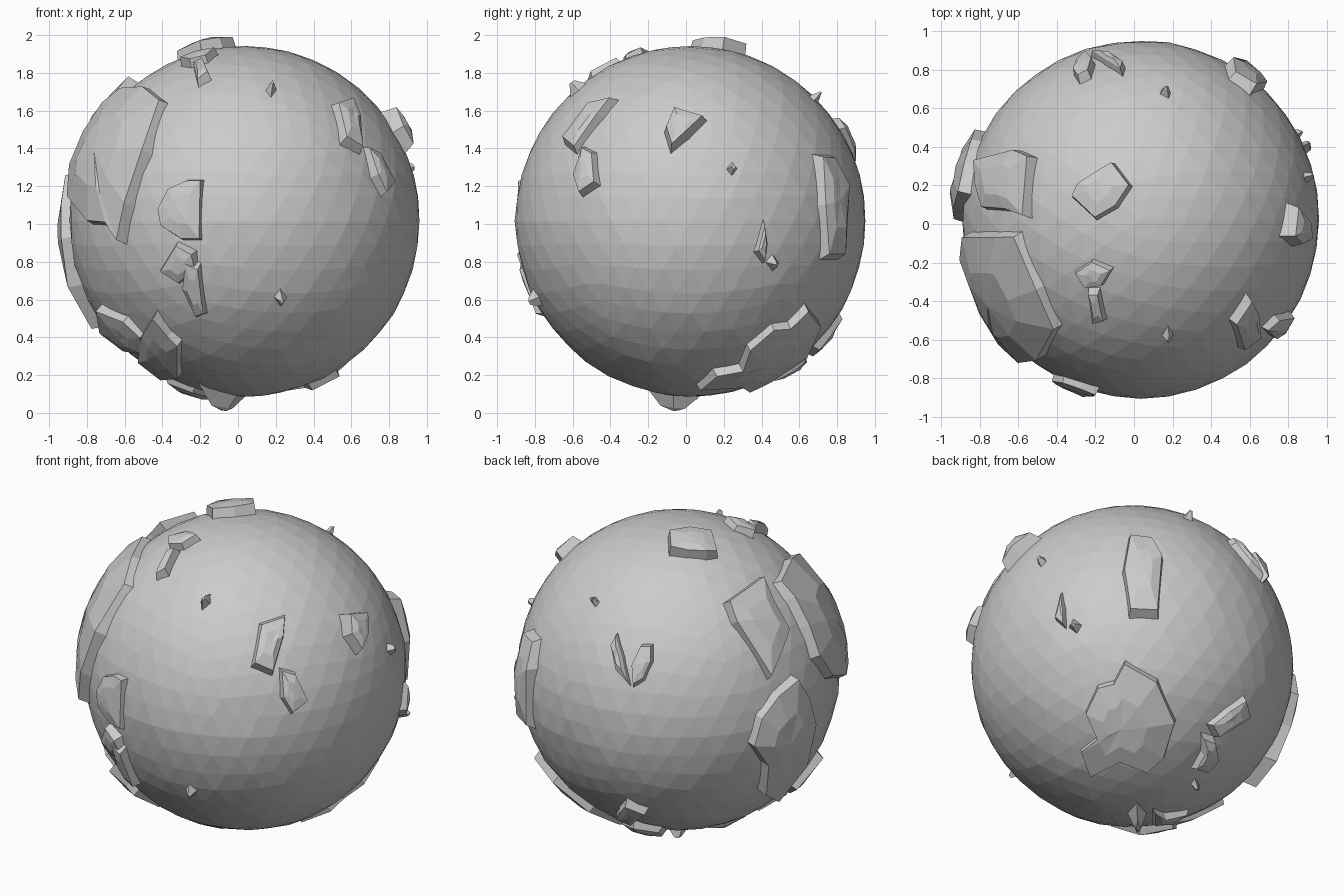
import bpy, bmesh, math, random
from mathutils import Vector, noise

if "Cube" in bpy.data.objects:
    bpy.data.objects.remove(bpy.data.objects["Cube"])

random.seed(4)
C = Vector((0.035, 0.025, 1.015))   # globe centre
R = 0.928                           # globe radius


def basis(az, el):
    """Right, up and toward-viewer axes for a viewing direction."""
    a, e = math.radians(az), math.radians(el)
    t = Vector((math.sin(a) * math.cos(e), -math.cos(a) * math.cos(e), math.sin(e)))
    r = Vector((math.cos(a), math.sin(a), 0))
    return r, t.cross(r), t


# Each view: axes, centre of the globe in that view, units scale
VIEWS = {
    "front": (basis(0, 0), (C.x, C.z), 1, 1),
    "right": (basis(90, 0), (C.y, C.z), 1, 1),
    "top": (basis(0, 90), (C.x, C.y), 1, 1),
    "rear_left": (basis(215, 25), (680, 669), 1 / 176, -1),
    "rear_low": (basis(140, -30), (1132, 669), 1 / 176, -1),
}


def direction(view, p):
    (r, u, t), o, s, flip = VIEWS[view]
    a, b = (p[0] - o[0]) * s, (p[1] - o[1]) * s * flip
    d = math.sqrt(max(0.003, (R + 0.03) ** 2 - a * a - b * b))
    return (r * a + u * b + t * d).normalized()


def finish(name, bm):
    bmesh.ops.recalc_face_normals(bm, faces=bm.faces)
    me = bpy.data.meshes.new(name)
    bm.to_mesh(me)
    bm.free()
    ob = bpy.data.objects.new(name, me)
    bpy.context.collection.objects.link(ob)
    return ob


def plate(name, view, pts, h=0.05, inset=0.87):
    """Raised chunk of land: outline on the globe, sloped wall, faceted top."""
    dirs = [direction(view, p) for p in pts]
    mid = sum(dirs, Vector()).normalized()
    bm = bmesh.new()
    rings = []
    for t, rad, wob in ((1, R - 0.03, 0), (inset, R + h * 0.85, 0.2), (inset * 0.5, R + h, 0.08)):
        rings.append([bm.verts.new(C + mid.lerp(d, t).normalized()
                                   * (rad + random.uniform(-wob, wob) * h)) for d in dirs])
    tip = bm.verts.new(C + mid * (R + h))
    base = bm.verts.new(C + mid * (R - 0.06))
    n = len(dirs)
    for i in range(n):
        j = (i + 1) % n
        for a, b in zip(rings, rings[1:]):
            bm.faces.new((a[i], a[j], b[j], b[i]))
        bm.faces.new((rings[-1][i], rings[-1][j], tip))
        bm.faces.new((rings[0][j], rings[0][i], base))
    return finish(name, bm)


def spike(name, view, x, y, s, h):
    """Small four-sided peak."""
    plate(name, view, [(x - s, y), (x, y + s * 1.3), (x + s, y), (x, y - s * 1.3)], h, 0.3)


# Ocean globe with faint horizontal ripples
bm = bmesh.new()
bmesh.ops.create_icosphere(bm, subdivisions=4, radius=R)
for v in bm.verts:
    p = v.co.copy()
    w = noise.noise(Vector((p.x * 5, p.y * 5, p.z * 16)))
    low = 1.0 if p.z < 0.15 else 0.4
    v.co = p * (1 + 0.008 * w * low)
    v.co += C
finish("ocean_globe", bm)

# Front land
plate("large_left_land", "front", [(-.63, 1.78), (-.47, 1.75), (-.37, 1.67), (-.46, 1.38), (-.56, 1.08),
      (-.6, .87), (-.67, .97), (-.79, .98), (-.9, 1.12), (-.88, 1.3), (-.82, 1.5), (-.72, 1.68)], .06, .9)
plate("front_land_upper", "front", [(-.44, 1.08), (-.38, 1.2), (-.27, 1.25), (-.18, 1.25), (-.19, .9),
      (-.3, .9), (-.42, .98)], .04)
plate("front_land_middle", "front", [(-.44, .74), (-.33, .92), (-.22, .86), (-.2, .74), (-.32, .66)], .05, .75)
plate("front_land_tail", "front", [(-.28, .84), (-.2, .8), (-.16, .5), (-.22, .47), (-.31, .66)], .05, .75)
plate("low_left_land", "front", [(-.75, .57), (-.6, .5), (-.5, .4), (-.48, .3), (-.6, .32), (-.74, .43)], .05)
plate("low_left_land_inner", "front", [(-.52, .42), (-.44, .54), (-.36, .42), (-.3, .37), (-.3, .18),
      (-.4, .17), (-.53, .28)], .05)
spike("front_islet", "front", .23, .6, .05, .05)
spike("upper_front_islet", "front", .18, 1.73, .04, .05)
plate("front_right_land", "front", [(.5, 1.66), (.6, 1.69), (.65, 1.58), (.67, 1.36), (.55, 1.42)], .05, .75)
plate("front_right_tail", "front", [(.67, 1.44), (.75, 1.4), (.84, 1.2), (.78, 1.13), (.72, 1.25)], .05, .75)

# Top land
plate("north_land", "top", [(-.34, .14), (-.3, .21), (-.2, .28), (-.1, .33), (0, .2), (-.08, .08),
      (-.2, .01)], .068, .85)
plate("north_front_land", "top", [(-.32, -.25), (-.22, -.18), (-.1, -.23), (-.16, -.33), (-.26, -.34)], .05, .8)
plate("north_front_tail", "top", [(-.25, -.33), (-.18, -.33), (-.14, -.52), (-.22, -.55)], .05, .7)
plate("upper_left_land", "top", [(-.83, .34), (-.6, .4), (-.51, .36), (-.54, .02), (-.66, .06), (-.79, .07),
      (-.82, .2)], .06)

# Right side land
plate("right_upper_land", "right", [(-.13, 1.5), (-.07, 1.62), (.13, 1.57), (.02, 1.46), (-.09, 1.37)], .08, .7)
plate("right_rear_land", "right", [(.68, 1.4), (.77, 1.4), (.85, 1.22), (.83, .78), (.72, .78), (.71, 1.1)], .06, .8)
spike("right_islet", "right", .25, 1.3, .04, .04)
plate("right_small_land", "right", [(.42, 1.06), (.44, .9), (.42, .76), (.36, .84)], .04, .6)
spike("right_small_islet", "right", .47, .79, .05, .05)

# Rear and left land
plate("rear_left_land", "rear_left", [(798, 672), (813, 695), (820, 722), (806, 765), (775, 802), (762, 796),
      (766, 766), (751, 745), (760, 715), (778, 690)], .07, .9)
plate("rear_crown_left", "rear_left", [(609, 640), (616, 627), (624, 655), (632, 690), (616, 673)], .05, .75)
plate("rear_crown_right", "rear_left", [(630, 665), (642, 640), (655, 640), (655, 660), (645, 682), (632, 690)],
      .05, .75)
spike("rear_islet", "rear_left", 593, 598, 6, .05)

# Lower rear land
plate("south_rear_land", "rear_low", [(1125, 660), (1160, 680), (1180, 725), (1168, 765), (1150, 780),
      (1120, 768), (1087, 785), (1077, 757), (1095, 743), (1082, 715), (1095, 687), (1113, 682)], .05, .9)
plate("south_chain_upper", "rear_low", [(1250, 697), (1256, 720), (1232, 735), (1215, 745), (1207, 730),
      (1230, 712)], .05, .75)
plate("south_chain_lower", "rear_low", [(1203, 735), (1218, 740), (1224, 767), (1208, 782), (1192, 778),
      (1203, 758)], .05, .7)
spike("south_chain_islet", "rear_low", 1198, 793, 6, .04)

# South pole peak and neighbours
spike("south_peak", "rear_low", 1137, 822, 13, .085)
plate("south_front_land", "rear_low", [(1150, 815), (1165, 822), (1195, 818), (1180, 830), (1150, 833)], .04, .7)
